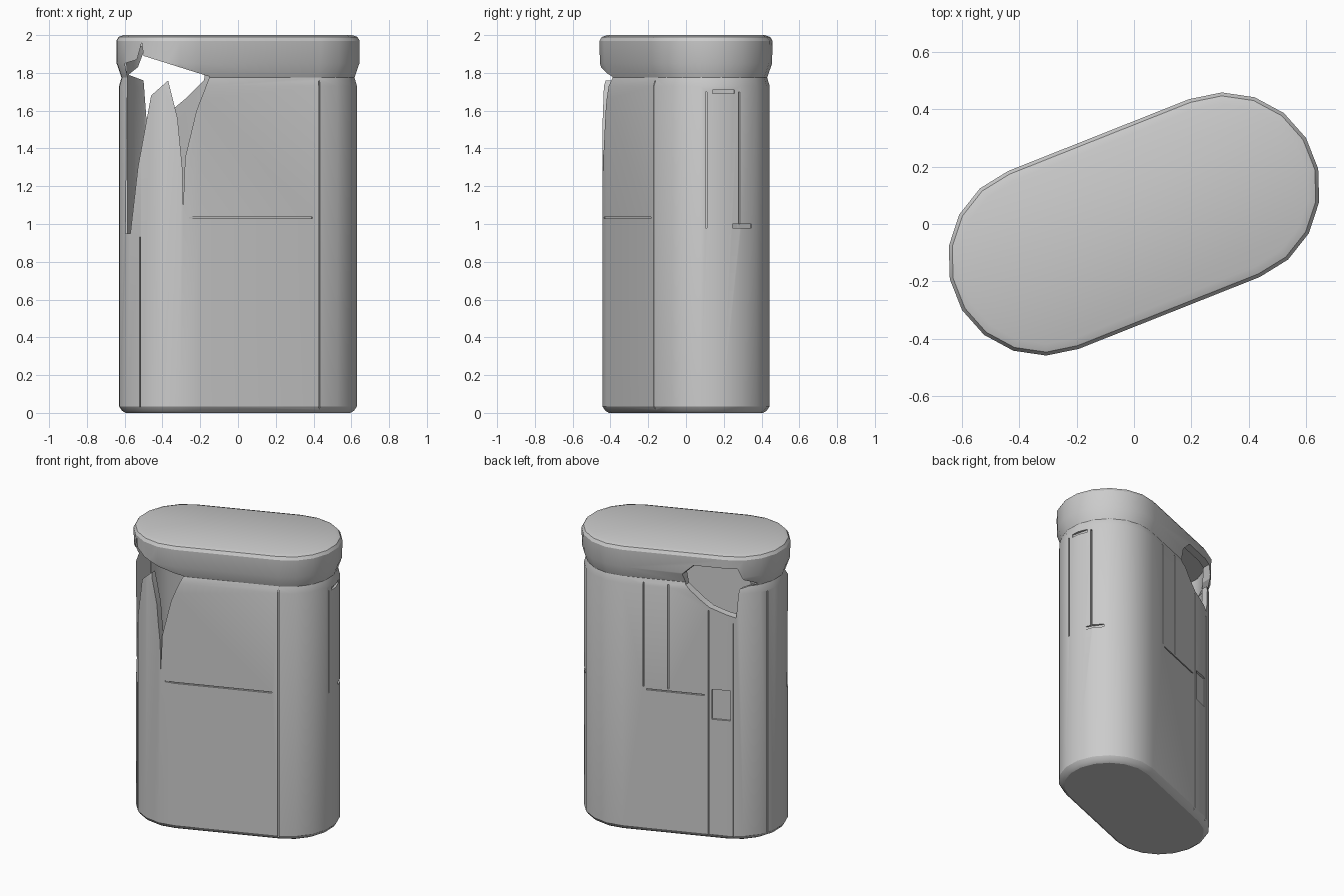
import bpy, bmesh, math
from mathutils import Vector, Matrix

if "Cube" in bpy.data.objects:
    bpy.data.objects.remove(bpy.data.objects["Cube"], do_unlink=True)

END = Vector((0.315, 0.125, 0))      # centre of the rounded +x end
AXIS = END.normalized()
SIDE = Vector((-AXIS.y, AXIS.x, 0))  # points to the back
RADIUS = 0.333
SEGMENTS = 9

grey = bpy.data.materials.new("plain_grey")
grey.use_nodes = True
colour = (0.6, 0.6, 0.6, 1)
grey.diffuse_color = colour
grey.node_tree.nodes["Principled BSDF"].inputs["Base Color"].default_value = colour


def make_object(name, bm):
    bmesh.ops.recalc_face_normals(bm, faces=bm.faces)
    mesh = bpy.data.meshes.new(name)
    bm.to_mesh(mesh)
    bm.free()
    mesh.materials.append(grey)
    obj = bpy.data.objects.new(name, mesh)
    bpy.context.collection.objects.link(obj)
    return obj


def outline(z, inset):
    points = []
    for sign in (1, -1):
        for i in range(SEGMENTS + 1):
            a = math.pi * (i / SEGMENTS - 0.5)
            arm = AXIS * math.cos(a) + SIDE * math.sin(a)
            points.append(sign * (END + arm * (RADIUS - inset)) + Vector((0, 0, z)))
    return points


def loft(name, rings):
    bm = bmesh.new()
    loops = [[bm.verts.new(p) for p in outline(*r)] for r in rings]
    for low, high in zip(loops, loops[1:]):
        for i in range(len(low)):
            j = (i + 1) % len(low)
            bm.faces.new((low[i], low[j], high[j], high[i]))
    bm.faces.new(loops[0])
    bm.faces.new(loops[-1])
    return make_object(name, bm)


def prism(name, profile, y0, y1):
    bm = bmesh.new()
    face = bm.faces.new([bm.verts.new((x, y0, z)) for x, z in profile])
    new = bmesh.ops.extrude_face_region(bm, geom=[face])["geom"]
    verts = [v for v in new if isinstance(v, bmesh.types.BMVert)]
    bmesh.ops.translate(bm, verts=verts, vec=(0, y1 - y0, 0))
    return make_object(name, bm)


def block(name, centre, direction, size):
    # box whose local x follows the given wall direction
    bm = bmesh.new()
    angle = math.atan2(direction.y, direction.x)
    bmesh.ops.create_cube(bm, size=1, matrix=Matrix.Translation(centre)
                          @ Matrix.Rotation(angle, 4, 'Z') @ Matrix.Diagonal((*size, 1)))
    return make_object(name, bm)


def cut(target, cutter):
    mod = target.modifiers.new("cut", 'BOOLEAN')
    mod.operation = 'DIFFERENCE'
    mod.solver = 'EXACT'
    mod.object = cutter
    bpy.context.view_layer.objects.active = target
    bpy.ops.object.modifier_apply(modifier=mod.name)
    bpy.data.objects.remove(cutter, do_unlink=True)


def wall(along, back):
    # point on the flat front or back wall, at a distance along the axis
    return AXIS * along + SIDE * (RADIUS - 0.015) * (1 if back else -1)


def wall_groove(x, back, z0, z1, width=0.008):
    sign = 1 if back else -1
    along = (x - sign * SIDE.x * RADIUS) / AXIS.x
    centre = wall(along, back) + Vector((0, 0, (z0 + z1) / 2))
    cut(shell, block("groove", centre, AXIS, (width, 0.03, z1 - z0)))


def end_groove(sign, degrees, z0, z1, width=0.008):
    a = math.radians(degrees)
    arm = (AXIS * math.cos(a) + SIDE * math.sin(a)) * sign
    centre = END * sign + arm * (RADIUS - 0.018) + Vector((0, 0, (z0 + z1) / 2))
    tangent = Vector((-arm.y, arm.x, 0))
    cut(shell, block("groove", centre, tangent, (width, 0.03, z1 - z0)))


# Outer shell with flared rim, hollowed out
shell = loft("hollow_shell", [(0, 0.05), (0.012, 0.03), (0.035, 0.015), (1.73, 0.015),
                              (1.775, 0.028), (1.85, 0.002), (1.97, 0.0),
                              (1.99, 0.012), (2.0, 0.04)])
cut(shell, loft("cavity", [(0.05, 0.06), (1.73, 0.06), (1.94, 0.05)]))

# Broken opening with jagged splinters at the front
front_break = [(-0.15, 1.78), (-0.5, 1.89), (-0.51, 1.96), (-0.535, 1.87), (-0.6, 1.85),
               (-0.585, 1.78), (-0.595, 0.95), (-0.57, 0.95), (-0.53, 1.3), (-0.46, 1.68),
               (-0.37, 1.76), (-0.32, 1.56), (-0.295, 1.3), (-0.29, 1.1), (-0.28, 1.35),
               (-0.22, 1.6)]
cut(shell, prism("front_break", front_break, -1, -0.13))

# Broken opening at the back
back_break = [(-0.17, 1.84), (-0.24, 1.91), (-0.5, 1.91), (-0.53, 1.83), (-0.58, 1.79),
              (-0.5, 1.76), (-0.485, 1.56), (-0.33, 1.62), (-0.27, 1.67), (-0.18, 1.76)]
cut(shell, prism("back_break", back_break, -0.05, 1))

# Plank seams on the front and back walls
wall_groove(0.437, False, 0.02, 1.76)
wall_groove(-0.33, True, 0.02, 1.6)
wall_groove(-0.48, True, 0.02, 1.52)
for x in (0.065, -0.085):
    wall_groove(x, True, 1.02, 1.75)

# Shallow recess in the back plank
wall_groove(-0.405, True, 0.84, 1.05, 0.12)

# Horizontal seams across the walls
wall_groove(0.075, False, 1.028, 1.036, 0.7)
wall_groove(-0.13, True, 1.0, 1.008, 0.38)

# Seams around the rounded ends
end_groove(1, -25, 0.98, 1.7)
end_groove(1, 8, 0.98, 1.7)
end_groove(1, -8, 1.69, 1.71, 0.12)
end_groove(1, 12, 0.98, 1.0, 0.12)
end_groove(-1, -40, 0.03, 1.72)
end_groove(-1, 28, 0.03, 0.93)

bpy.ops.object.select_all(action='DESELECT')
shell.select_set(True)
bpy.context.view_layer.objects.active = shell
bpy.ops.object.shade_smooth_by_angle(angle=math.radians(28))
